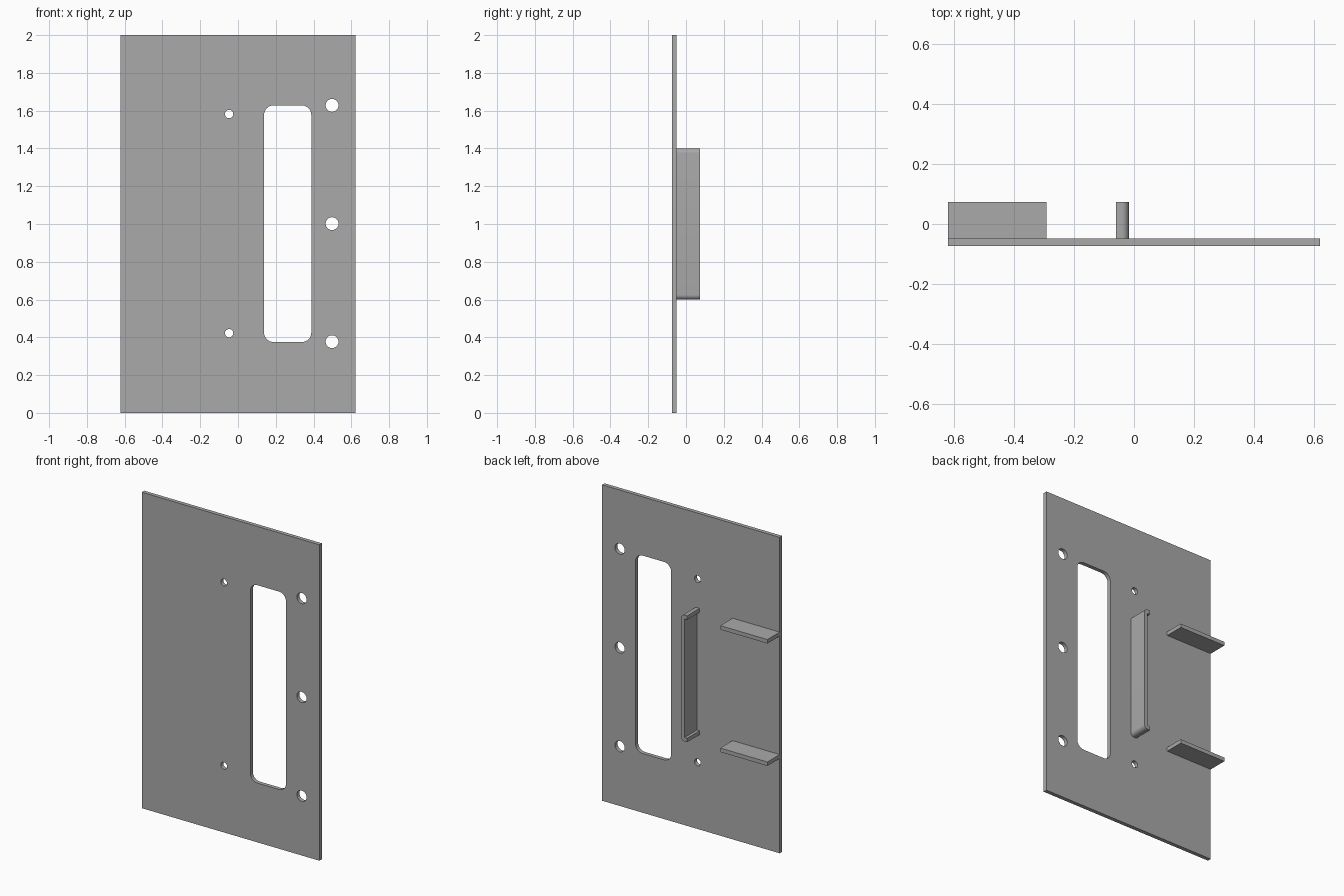
import bpy
from math import cos, sin, pi, radians

cube = bpy.data.objects.get("Cube")
if cube:
    bpy.data.objects.remove(cube, do_unlink=True)

grey = bpy.data.materials.new("plain grey")
grey.use_nodes = True
colour = (0.4, 0.4, 0.4, 1)
grey.diffuse_color = colour
grey.node_tree.nodes["Principled BSDF"].inputs["Base Color"].default_value = colour

W, BACK, T = 0.622, 0.074, 0.025       # half width, half depth, sheet thickness
PLATE_BACK = -BACK + T


def arc(cx, cz, r, start, sweep, n):
    return [(cx + r * cos(radians(start + sweep * i / n)),
             cz + r * sin(radians(start + sweep * i / n))) for i in range(n + 1)]


def circle(cx, cz, r, n=32):
    return arc(cx, cz, r, 0, 360, n)[:-1]


def rounded_rect(x0, x1, z0, z1, r, n=8):
    corners = [(x1 - r, z1 - r), (x0 + r, z1 - r), (x0 + r, z0 + r), (x1 - r, z0 + r)]
    return [p for i, (x, z) in enumerate(corners) for p in arc(x, z, r, 90 * i, 90, n)]


def extrude_outlines(name, outlines, y0, y1):
    """Fill front-facing outlines (inner ones become holes) between two depths."""
    curve = bpy.data.curves.new(name, 'CURVE')
    curve.dimensions = '2D'
    curve.fill_mode = 'BOTH'
    curve.extrude = (y1 - y0) / 2
    for pts in outlines:
        spline = curve.splines.new('POLY')
        spline.points.add(len(pts) - 1)
        for point, (x, z) in zip(spline.points, pts):
            point.co = (x, z, 0, 1)
        spline.use_cyclic_u = True
    curve.materials.append(grey)
    obj = bpy.data.objects.new(name, curve)
    bpy.context.collection.objects.link(obj)
    obj.rotation_euler.x = pi / 2
    obj.location.y = (y0 + y1) / 2
    bpy.ops.object.select_all(action='DESELECT')
    obj.select_set(True)
    bpy.context.view_layer.objects.active = obj
    bpy.ops.object.convert(target='MESH')
    obj = bpy.context.object
    bpy.ops.object.mode_set(mode='EDIT')
    bpy.ops.mesh.select_all(action='SELECT')
    bpy.ops.mesh.remove_doubles(threshold=0.0001)
    bpy.ops.mesh.normals_make_consistent(inside=False)
    bpy.ops.object.mode_set(mode='OBJECT')
    bpy.ops.object.shade_smooth_by_angle(angle=radians(30))
    return obj


# Mounting plate with a window, three large holes and two small ones
outlines = [[(-W, 0), (W, 0), (W, 2), (-W, 2)],
            rounded_rect(0.138, 0.388, 0.375, 1.628, 0.05)]
outlines += [circle(0.498, z, 0.034) for z in (0.377, 1.002, 1.628)]
outlines += [circle(-0.047, z, 0.022) for z in (0.422, 1.582)]
extrude_outlines("plate", outlines, -BACK, PLATE_BACK)

# Handle channel: upright web with two short flanges and rounded outer corners
x0, x1, z0, z1, r = -0.06, -0.017, 0.6, 1.4, 0.025
channel = [(x0, z0)] + arc(x1 - r, z0 + r, r, -90, 90, 8)
channel += arc(x1 - r, z1 - r, r, 0, 90, 8)
channel += [(x0, z1), (x0, z1 - T), (x1 - T, z1 - T), (x1 - T, z0 + T), (x0, z0 + T)]
extrude_outlines("channel", [channel], PLATE_BACK, BACK)

# Two side shelves
for name, z in (("lower_shelf", 0.6), ("upper_shelf", 1.4 - T)):
    shelf = [(-W, z), (-0.292, z), (-0.292, z + T), (-W, z + T)]
    extrude_outlines(name, [shelf], PLATE_BACK, BACK)
